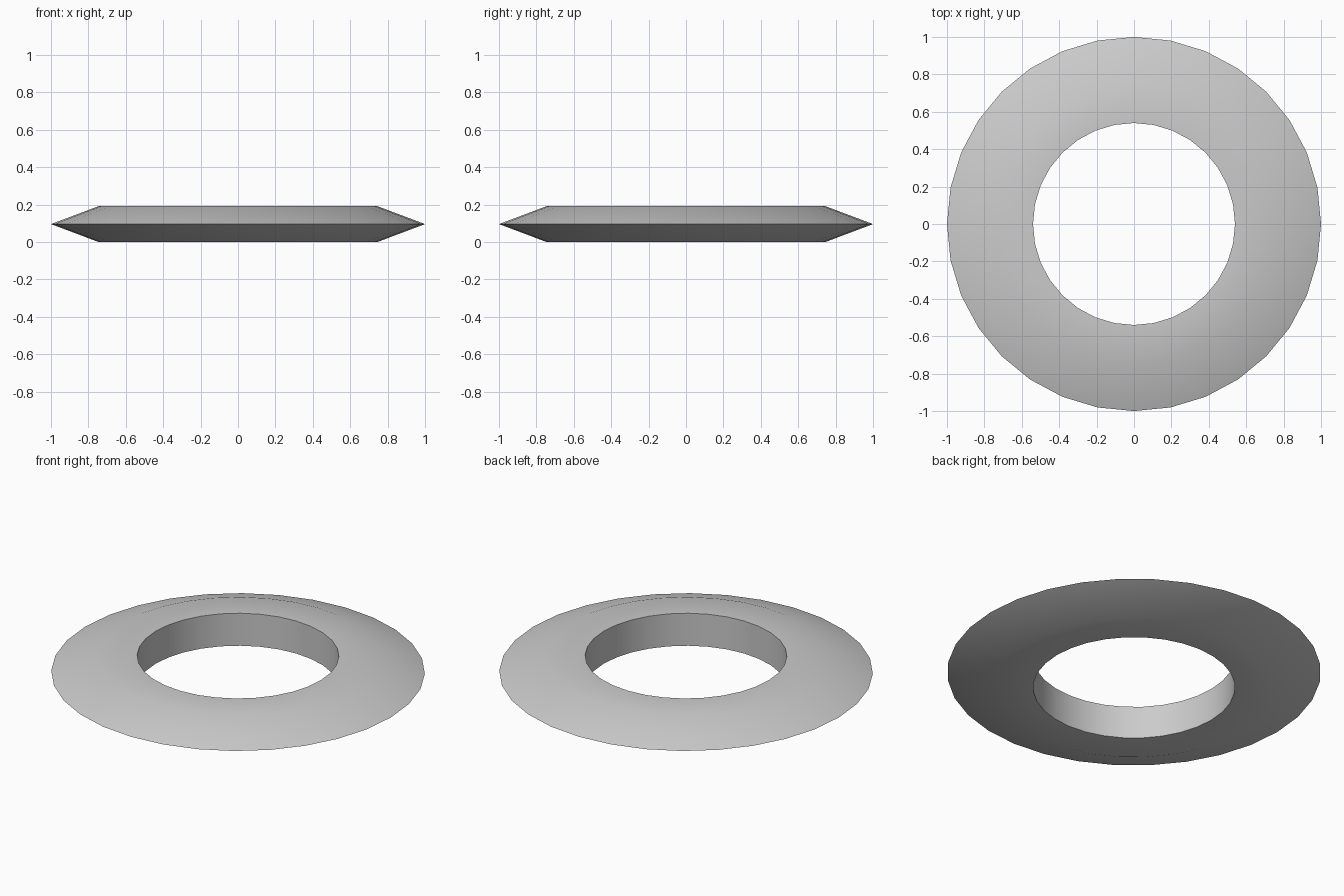
import bpy, bmesh, math

if "Cube" in bpy.data.objects:
    bpy.data.objects.remove(bpy.data.objects["Cube"])

SEGMENTS = 32

# Ring cross-section (radius, height): straight bore, flat faces, bevelled outer edge
profile = [(0.54, 0.0), (0.745, 0.0), (1.0, 0.096), (0.745, 0.192), (0.54, 0.192)]

# Sweep the closed cross-section around the z axis
bm = bmesh.new()
rings = []
for i in range(SEGMENTS):
    a = 2 * math.pi * i / SEGMENTS
    rings.append([bm.verts.new((r * math.cos(a), r * math.sin(a), z)) for r, z in profile])
n = len(profile)
for i in range(SEGMENTS):
    a, b = rings[i], rings[(i + 1) % SEGMENTS]
    for j in range(n):
        k = (j + 1) % n
        bm.faces.new((a[j], b[j], b[k], a[k]))
bmesh.ops.recalc_face_normals(bm, faces=bm.faces)

mesh = bpy.data.meshes.new("flat_ring")
bm.to_mesh(mesh)
bm.free()
ring = bpy.data.objects.new("flat_ring", mesh)
bpy.context.collection.objects.link(ring)

# Smooth shading with crisp bore rims
bpy.context.view_layer.objects.active = ring
ring.select_set(True)
bpy.ops.object.shade_smooth_by_angle(angle=math.radians(60))
